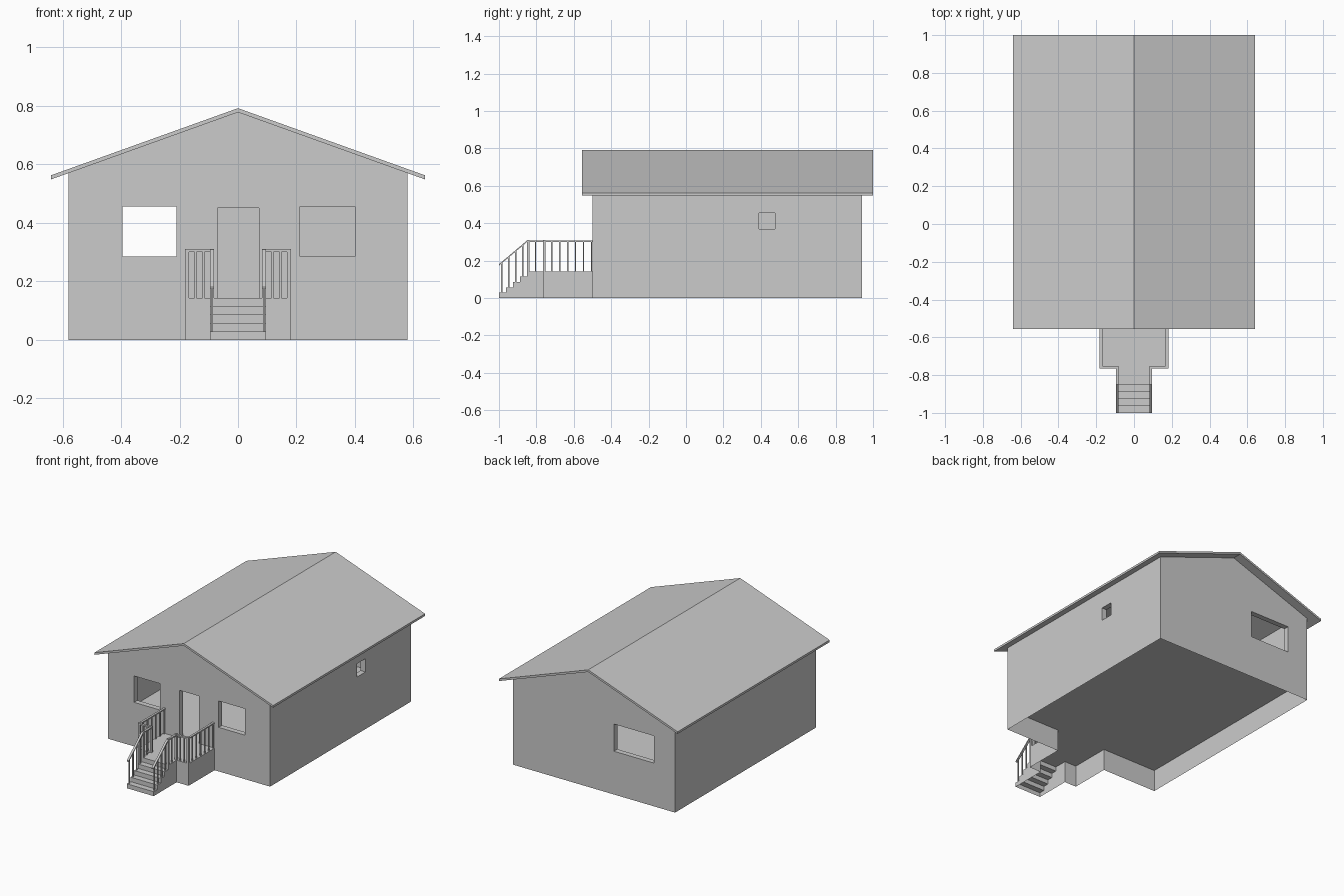
import bpy, bmesh
from mathutils import Vector

if "Cube" in bpy.data.objects:
    bpy.data.objects.remove(bpy.data.objects["Cube"])

FLOOR = 0.143          # floor and porch level
WX, Y0, Y1 = 0.58, -0.5, 0.94
SLOPE, APEX = 0.359, 0.778
T = 0.035              # wall thickness


def finish(name, bm, recalc=True):
    bmesh.ops.remove_doubles(bm, verts=bm.verts, dist=1e-5)
    if recalc:
        bmesh.ops.recalc_face_normals(bm, faces=bm.faces)
    me = bpy.data.meshes.new(name)
    bm.to_mesh(me)
    bm.free()
    ob = bpy.data.objects.new(name, me)
    bpy.context.collection.objects.link(ob)
    return ob


def prism(name, profile, ya, yb):
    """Extrude an (x, z) profile along y."""
    bm = bmesh.new()
    face = bm.faces.new([bm.verts.new((x, ya, z)) for x, z in profile])
    ext = bmesh.ops.extrude_face_region(bm, geom=[face])
    verts = [g for g in ext["geom"] if isinstance(g, bmesh.types.BMVert)]
    bmesh.ops.translate(bm, verts=verts, vec=(0, yb - ya, 0))
    return finish(name, bm)


def add_box(bm, x0, x1, y0, y1, z0, z1):
    vs = bmesh.ops.create_cube(bm, size=1)["verts"]
    for v in vs:
        v.co = Vector((x1 if v.co.x > 0 else x0,
                       y1 if v.co.y > 0 else y0,
                       z1 if v.co.z > 0 else z0))
    return vs


def cut(ob, cutter):
    m = ob.modifiers.new("cut", "BOOLEAN")
    m.operation = "DIFFERENCE"
    m.solver = "EXACT"
    m.object = cutter
    cutter.hide_render = True
    cutter.display_type = "WIRE"


# Gabled walls, hollow inside
def gable(w, z0, lift):
    e = APEX - SLOPE * w + lift
    return [(-w, z0), (w, z0), (w, e), (0, APEX + lift), (-w, e)]


walls = prism("walls", gable(WX, FLOOR, 0), Y0, Y1)
cut(walls, prism("room_cutter", gable(WX - T, FLOOR - 0.1, 0.1), Y0 + T, Y1 - T))

# Openings: front windows, door, back window, small side window
bm = bmesh.new()
for x0, x1, y, z0 in ((-0.395, -0.21, Y0, 0.285), (0.212, 0.4, Y0, 0.285),
                      (-0.07, 0.072, Y0, FLOOR - 0.02), (-0.43, -0.142, Y1, 0.28)):
    add_box(bm, x0, x1, y - 0.06, y + 0.06, z0, 0.45 if x0 == -0.07 else 0.456)
add_box(bm, WX - 0.06, WX + 0.06, 0.39, 0.475, 0.37, 0.456)
cut(walls, finish("opening_cutter", bm))

# Roof slab
R = 0.64
drop = SLOPE * R
prism("roof", [(-R, APEX - drop), (0, APEX), (R, APEX - drop),
               (R, APEX - drop + 0.014), (0, APEX + 0.014), (-R, APEX - drop + 0.014)],
      -0.555, 1.0)

# Floor with porch, and the open-bottomed skirt below it
PX, PY, SX, SY = 0.182, -0.765, 0.096, -0.85
half = [(SX, SY), (SX, PY), (PX, PY), (PX, Y0), (WX, Y0), (WX, Y1)]
outline = half + [(-x, y) for x, y in reversed(half)]
bm = bmesh.new()
top = [bm.verts.new((x, y, FLOOR)) for x, y in outline]
low = [bm.verts.new((x, y, 0)) for x, y in outline]
bm.faces.new(top)
for i in range(len(outline) - 1):      # last edge stays open to the stairs
    bm.faces.new((low[i], low[i + 1], top[i + 1], top[i]))
finish("floor_and_foundation", bm, recalc=False)

# Stairs: stepped sheet with closed sides
N = 5
run, rise = (SY + 1) / (N - 1), FLOOR / N
steps = [(-1, 0)]
for i in range(N):
    y = -1 + i * run
    steps.append((y, (i + 1) * rise))
    if i < N - 1:
        steps.append((y + run, (i + 1) * rise))
bm = bmesh.new()
left = [bm.verts.new((-SX, y, z)) for y, z in steps]
right = [bm.verts.new((SX, y, z)) for y, z in steps]
for i in range(len(steps) - 1):
    bm.faces.new((left[i], right[i], right[i + 1], left[i + 1]))
for i in range(N - 1):                 # side panel under each tread
    for x in (-SX, SX):
        a, b, z = -1 + i * run, -1 + (i + 1) * run, (i + 1) * rise
        q = [bm.verts.new(p) for p in ((x, a, 0), (x, b, 0), (x, b, z), (x, a, z))]
        bm.faces.new(q if x > 0 else q[::-1])
finish("stairs", bm, recalc=False)

# Railings, built on the right and mirrored
TOP, P, B = 0.308, 0.007, 0.0035       # rail height, post and baluster half widths
ox, ix, fy = PX - P, SX - P, PY + P
posts, bars, rails = bmesh.new(), bmesh.new(), bmesh.new()
for x, y in ((ox, fy), (ix, fy), (ix, SY + P)):
    add_box(posts, x - P, x + P, y - P, y + P, FLOOR, TOP + 0.003)


def baluster(x, y, z0, z1):
    add_box(bars, x - B, x + B, y - B, y + B, z0, z1)


for i in range(6):
    baluster(ox, -0.718 + i * 0.0425, FLOOR, TOP - 0.005)
for x in (0.118, 0.146):
    baluster(x, fy, FLOOR, TOP - 0.005)
baluster(ix, -0.805, FLOOR, TOP - 0.005)
fall = 0.127 / 0.15                    # slope of the stair rail
for i in range(4):
    y = -0.985 + i * run
    baluster(ix, y, (i + 1) * rise, TOP - 0.004 - (SY - y) * fall)

H = 0.008
add_box(rails, ox - P, ox + P, fy, Y0, TOP - H, TOP)
add_box(rails, ix, ox, fy - P, fy + P, TOP - H, TOP)
add_box(rails, ix - P, ix + P, SY, fy, TOP - H, TOP)
for v in add_box(rails, ix - P, ix + P, -1, SY, TOP - H, TOP):
    if v.co.y < -0.95:
        v.co.z -= 0.127

for name, b in (("railing_posts", posts), ("balusters", bars), ("handrails", rails)):
    ob = finish(name, b)
    ob.modifiers.new("mirror", "MIRROR")
